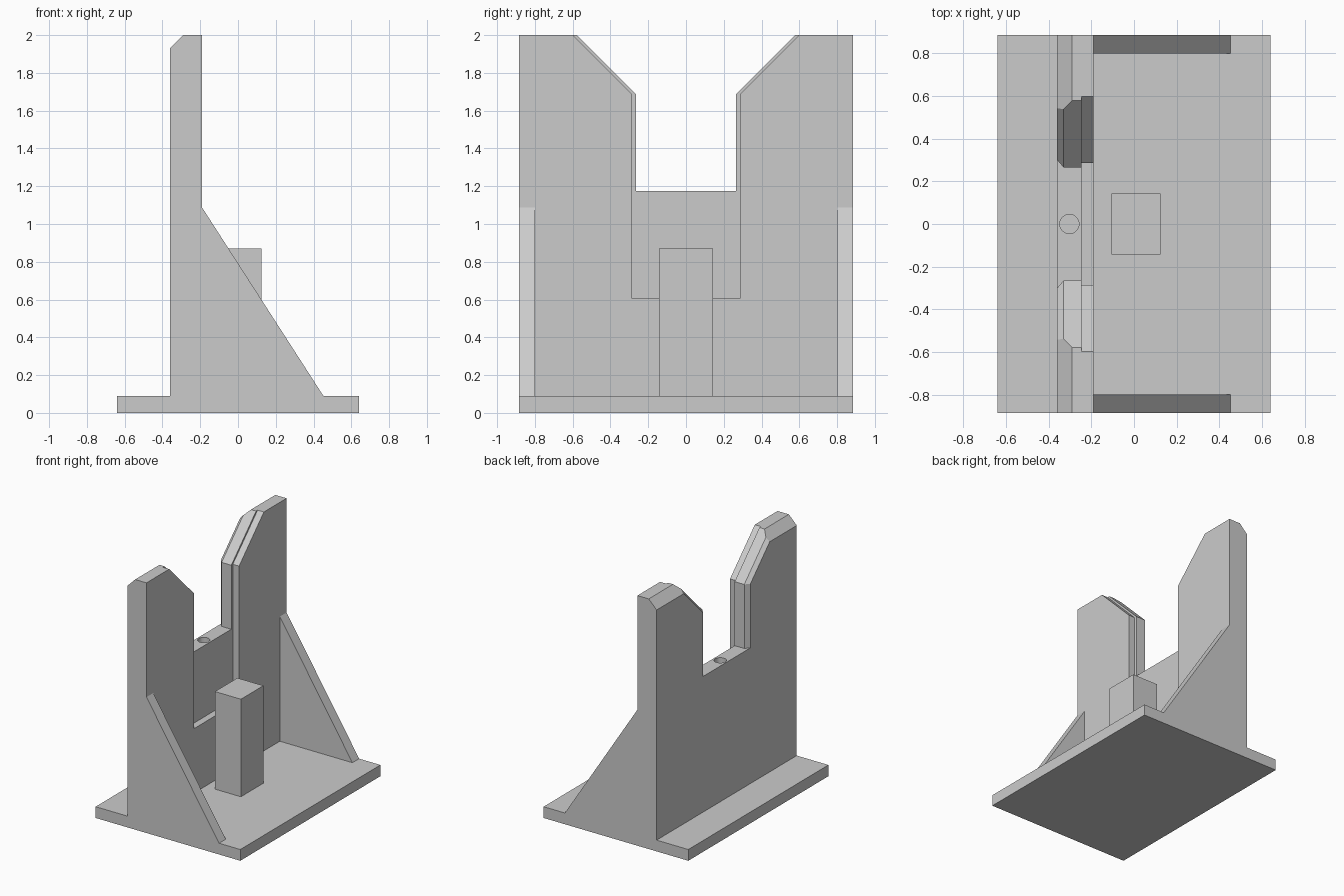
import bpy, bmesh
from mathutils import Vector

cube = bpy.data.objects.get("Cube")
if cube:
    bpy.data.objects.remove(cube, do_unlink=True)

grey = bpy.data.materials.new("light_grey")
grey.use_nodes = True
colour = (0.6, 0.6, 0.6, 1)
grey.diffuse_color = colour
grey.node_tree.nodes["Principled BSDF"].inputs["Base Color"].default_value = colour


def loft(name, start, end):
    """Solid between two matching outlines."""
    bm = bmesh.new()
    a = [bm.verts.new(p) for p in start]
    b = [bm.verts.new(p) for p in end]
    bm.faces.new(a)
    bm.faces.new(b[::-1])
    for i in range(len(a)):
        j = (i + 1) % len(a)
        bm.faces.new((a[j], a[i], b[i], b[j]))
    bmesh.ops.recalc_face_normals(bm, faces=bm.faces)
    mesh = bpy.data.meshes.new(name)
    bm.to_mesh(mesh)
    bm.free()
    mesh.materials.append(grey)
    obj = bpy.data.objects.new(name, mesh)
    bpy.context.collection.objects.link(obj)
    return obj


def along_y(name, profile, y0, y1):
    return loft(name, [(x, y0, z) for x, z in profile], [(x, y1, z) for x, z in profile])


def box(name, x0, x1, half_y, z0, z1):
    return along_y(name, [(x0, z0), (x1, z0), (x1, z1), (x0, z1)], -half_y, half_y)


def notch(x, half, floor):
    """Symmetric slot outline that flares at 45 degrees above the shoulder."""
    shoulder, top = 1.687, 2.1
    wide = half + top - shoulder
    side = [(half, floor), (half, shoulder), (wide, top)]
    return [(x, y, z) for y, z in side] + [(x, -y, z) for y, z in side[::-1]]


def cut(target, cutter):
    cutter.hide_render = True
    mod = target.modifiers.new("cut", "BOOLEAN")
    mod.operation = "DIFFERENCE"
    mod.solver = "EXACT"
    mod.object = cutter
    bpy.context.view_layer.objects.active = target
    bpy.ops.object.modifier_apply(modifier=mod.name)
    bpy.data.objects.remove(cutter, do_unlink=True)


BASE_TOP, HALF_Y = 0.09, 0.885
BACK, FRONT = -0.36, -0.19

# Base plate and locating post
box("base_plate", -0.64, 0.64, HALF_Y, 0, BASE_TOP)
box("post", -0.105, 0.125, 0.142, BASE_TOP, 0.87)

# Upright with a chamfered rear top edge
upright = along_y("upright", [(BACK, BASE_TOP), (FRONT, BASE_TOP), (FRONT, 2),
                              (-0.29, 2), (BACK, 1.93)], -HALF_Y, HALF_Y)

# Through notch, wider front recess and flared rear edge
cut(upright, loft("notch_cutter", notch(-0.5, 0.265, 1.175), notch(0, 0.265, 1.175)))
cut(upright, loft("recess_cutter", notch(-0.245, 0.285, 0.605), notch(0, 0.285, 0.605)))
cut(upright, loft("flare_cutter", notch(-0.39, 0.335, 1.175), notch(-0.33, 0.265, 1.175)))

# Round hole in the notch floor
bpy.ops.mesh.primitive_cylinder_add(vertices=32, radius=0.045, depth=0.5,
                                    location=(-0.303, 0, 1.175))
cut(upright, bpy.context.object)

# Triangular side gussets
slope = [(FRONT, BASE_TOP), (0.452, BASE_TOP), (FRONT, 1.087)]
for side, s in (("left", 1), ("right", -1)):
    along_y("gusset_" + ("back" if s > 0 else "front"), slope, s * 0.8, s * HALF_Y)
